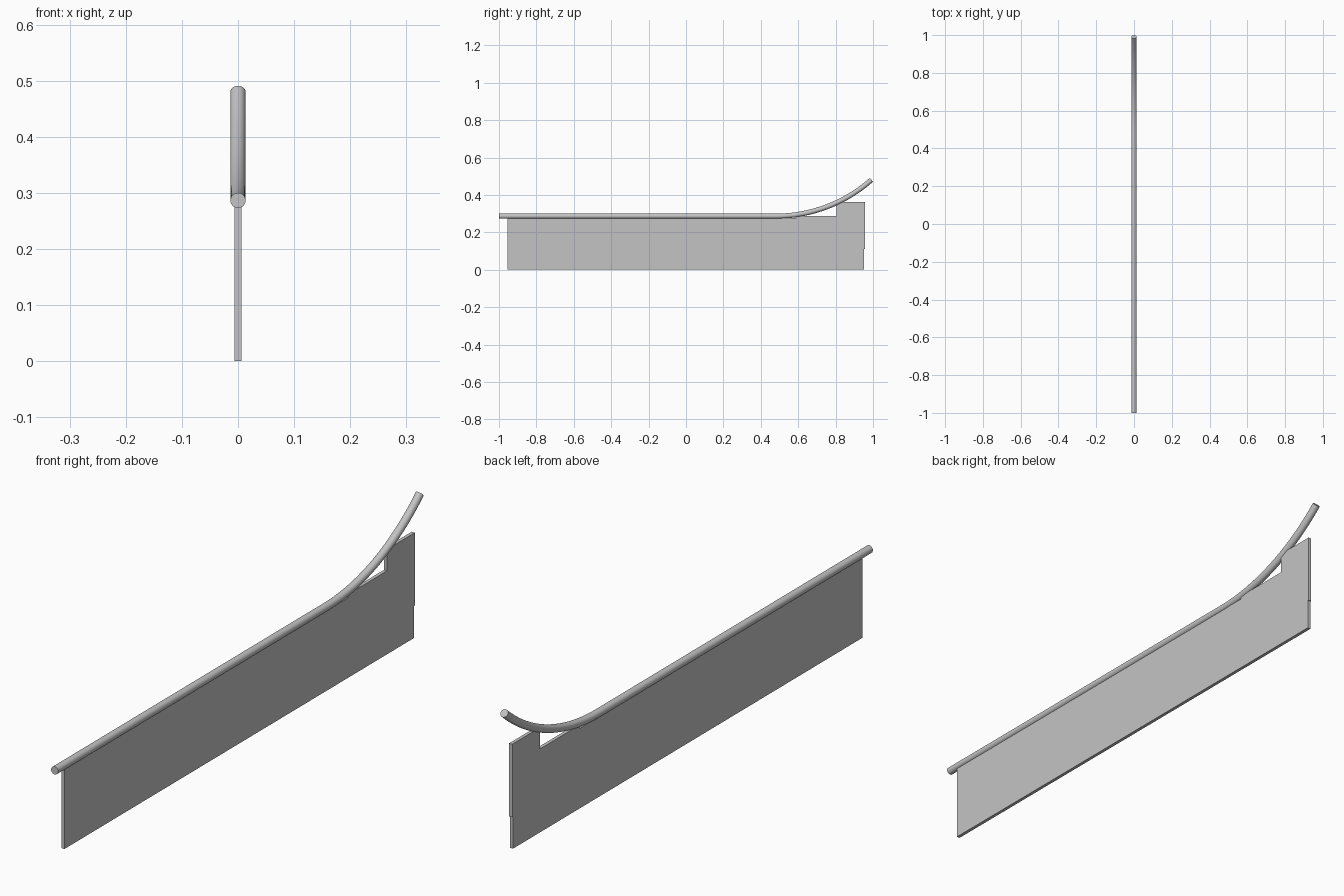
import bpy, bmesh, math
from mathutils import Vector

cube = bpy.data.objects.get("Cube")
if cube:
    bpy.data.objects.remove(cube, do_unlink=True)

grey = bpy.data.materials.new("light_grey_metal")
grey.use_nodes = True
colour = (0.55, 0.55, 0.56, 1)
grey.diffuse_color = colour
grey.node_tree.nodes["Principled BSDF"].inputs["Base Color"].default_value = colour


def finish(bm, name):
    bmesh.ops.recalc_face_normals(bm, faces=bm.faces)
    mesh = bpy.data.meshes.new(name)
    bm.to_mesh(mesh)
    bm.free()
    mesh.materials.append(grey)
    obj = bpy.data.objects.new(name, mesh)
    bpy.context.collection.objects.link(obj)
    return obj


# Flat panel: side profile (y, z) extruded across its thickness
HALF = 0.006
profile = [(-0.955, 0), (0.952, 0), (0.952, 0.11), (0.956, 0.11),
           (0.956, 0.362), (0.805, 0.362), (0.805, 0.288),
           (0.59, 0.288), (0.59, 0.276), (-0.955, 0.276)]
bm = bmesh.new()
face = bm.faces.new([bm.verts.new((-HALF, y, z)) for y, z in profile])
extruded = bmesh.ops.extrude_face_region(bm, geom=[face])["geom"]
bmesh.ops.translate(bm, vec=(2 * HALF, 0, 0),
                    verts=[v for v in extruded if isinstance(v, bmesh.types.BMVert)])
finish(bm, "panel")

# Round rail: straight run followed by an upward arc
RADIUS, SIDES, STEPS = 0.0135, 32, 24
BEND_START, BEND_RADIUS, BEND_ANGLE = 0.48, 0.77, math.radians(41.6)
RAIL_Z = 0.2865
path = [(-1, RAIL_Z, 0)]
for i in range(STEPS + 1):
    a = BEND_ANGLE * i / STEPS
    path.append((BEND_START + BEND_RADIUS * math.sin(a),
                 RAIL_Z + BEND_RADIUS * (1 - math.cos(a)), a))

bm = bmesh.new()
rings = []
for y, z, a in path:
    normal = Vector((0, -math.sin(a), math.cos(a)))
    ring = []
    for k in range(SIDES):
        t = math.tau * k / SIDES
        offset = Vector((math.cos(t), 0, 0)) + normal * math.sin(t)
        ring.append(bm.verts.new(Vector((0, y, z)) + offset * RADIUS))
    rings.append(ring)
for r0, r1 in zip(rings, rings[1:]):
    for k in range(SIDES):
        n = (k + 1) % SIDES
        bm.faces.new((r0[k], r0[n], r1[n], r1[k]))
bm.faces.new(rings[0])
bm.faces.new(rings[-1])
rail = finish(bm, "rail")

# Smooth rail with crisp end caps
bpy.ops.object.select_all(action="DESELECT")
rail.select_set(True)
bpy.context.view_layer.objects.active = rail
bpy.ops.object.shade_smooth_by_angle(angle=math.radians(40))
